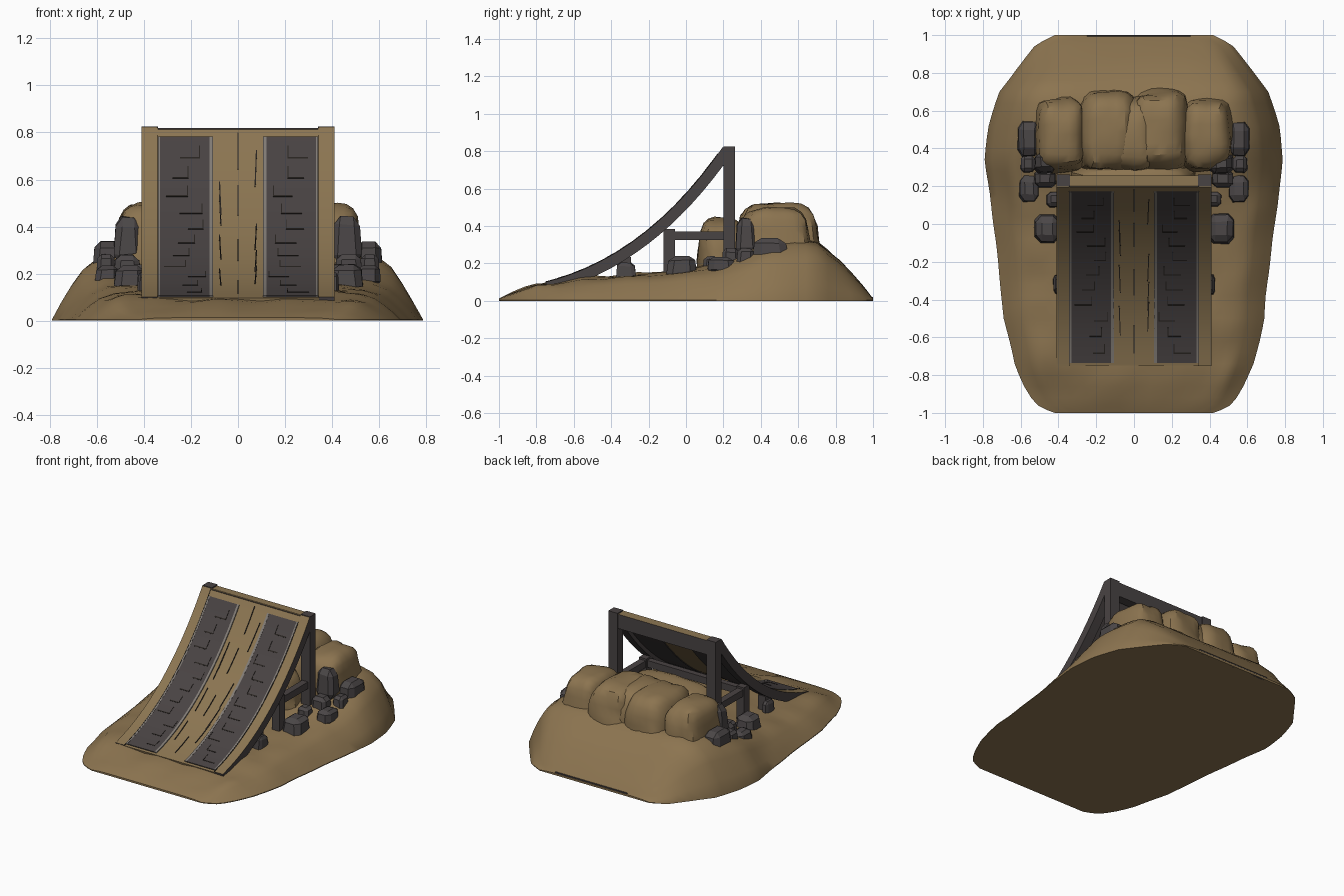
import bpy, bmesh, math, random
from mathutils import Vector, noise

if "Cube" in bpy.data.objects:
    bpy.data.objects.remove(bpy.data.objects["Cube"])

def mat(name, c):
    m = bpy.data.materials.new(name)
    m.diffuse_color = (*c, 1)
    m.use_nodes = True
    m.node_tree.nodes["Principled BSDF"].inputs["Base Color"].default_value = m.diffuse_color
    return m

DIRT = mat("dry dirt", (0.262, 0.175, 0.080))
WOOD = mat("tan planks", (0.262, 0.180, 0.084))
DARK = mat("dark timber", (0.066, 0.056, 0.056))
ROCK = mat("grey rock", (0.070, 0.062, 0.063))
EDGE = mat("worn grey edge", (0.22, 0.20, 0.18))
CRACK = mat("crack", (0.022, 0.018, 0.015))

def finish(name, bm, mats, smooth=None):
    bmesh.ops.recalc_face_normals(bm, faces=bm.faces)
    me = bpy.data.meshes.new(name)
    bm.to_mesh(me)
    bm.free()
    for m in mats:
        me.materials.append(m)
    ob = bpy.data.objects.new(name, me)
    bpy.context.collection.objects.link(ob)
    if smooth:
        bpy.ops.object.select_all(action='DESELECT')
        ob.select_set(True)
        bpy.context.view_layer.objects.active = ob
        bpy.ops.object.shade_smooth_by_angle(angle=math.radians(smooth))
    return ob

def lerp(table, v):
    for (a, p), (b, q) in zip(table, table[1:]):
        if v <= b:
            return p + (q - p) * max(0, (v - a) / (b - a))
    return table[-1][1]

def box(name, x0, x1, y0, y1, z0, z1, m=DARK, cap=None):
    bm = bmesh.new()
    bmesh.ops.create_cube(bm, size=1)
    for v in bm.verts:
        v.co = ((x0 + x1) / 2 + v.co.x * (x1 - x0), (y0 + y1) / 2 + v.co.y * (y1 - y0),
                (z0 + z1) / 2 + v.co.z * (z1 - z0))
    bm.normal_update()
    for f in bm.faces:
        f.material_index = 1 if cap and f.normal.z > 0.7 else 0
    return finish(name, bm, [m, cap or m])

# dirt mound: half width, centre height and cross-section as profiles
WIDTH = [(-1, .42), (-.97, .50), (-.9, .56), (-.75, .63), (-.5, .69), (-.1, .73), (.1, .76), (.35, .79),
         (.5, .775), (.7, .71), (.85, .60), (.95, .52), (1, .42)]
HEIGHT = [(-1, .008), (-.95, .03), (-.8, .08), (-.6, .115), (-.3, .13), (0, .16), (.2, .205), (.4, .29),
          (.6, .33), (.7, .315), (.8, .235), (.9, .13), (.96, .06), (1, .008)]
CROSS = [(0, 1), (.6, .98), (.75, .9), (.84, .73), (.9, .5), (.95, .27), (1, 0)]
US = [0, .15, .3, .45, .6, .68, .75, .80, .84, .87, .90, .95, 1]
US = [-u for u in US[:0:-1]] + US
YS = [-1, -.985, -.96] + [-.92 + .06 * i for i in range(32)] + [.97, .988, 1]
bm = bmesh.new()
rows = []
for y in YS:
    row = []
    for u in US:
        n = noise.noise(Vector((u * 4.2, y * 5, 3)))
        edge = min(1, (1 - abs(u)) * 5, (1 - abs(y)) * 6)
        w = lerp(WIDTH, y) * (1 + .012 * noise.noise(Vector((u, y * 4, 9))))
        z = .005 + lerp(HEIGHT, y) * lerp(CROSS, abs(u)) + .022 * n * edge
        row.append(bm.verts.new((u * w, y, max(z, .004))))
    rows.append(row)
for a, b in zip(rows, rows[1:]):
    for i in range(len(US) - 1):
        bm.faces.new((a[i], a[i + 1], b[i + 1], b[i]))
rim = bmesh.ops.extrude_edge_only(bm, edges=[e for e in bm.edges if e.is_boundary])
for v in [g for g in rim["geom"] if isinstance(g, bmesh.types.BMVert)]:
    v.co.z = 0
bmesh.ops.holes_fill(bm, edges=[e for e in bm.edges if e.is_boundary])
finish("dirt_mound", bm, [DIRT], 35)
box("back_edge_board", -.25, .3, .985, .999, .0, .022)

# rounded dirt boulders behind and below the ramp
def boulder(name, c, r, seed):
    bm = bmesh.new()
    bmesh.ops.create_cube(bm, size=2)
    bmesh.ops.subdivide_edges(bm, edges=bm.edges[:], cuts=5, use_grid_fill=True)
    for v in bm.verts:
        p = v.co.copy()
        p /= sum(abs(k) ** 4 for k in p) ** .25
        p *= 1 + .09 * noise.noise(p * 1.6 + Vector((seed * 7.3, 0, 0)))
        t = 1 - .13 * max(p.z, -.6)
        v.co = (c[0] + p.x * r[0] * t, c[1] + p.y * r[1] * t, c[2] + p.z * r[2])
    finish(name, bm, [DIRT], 32)

boulder("boulder_mid_left", (-.135, .49, .34), (.155, .215, .18), 1)
boulder("boulder_mid_right", (.135, .49, .34), (.155, .215, .18), 2)
boulder("boulder_centre", (0, .47, .34), (.12, .205, .175), 3)
boulder("boulder_under_ramp", (0, .19, .27), (.33, .125, .17), 4)
for s, side in ((-1, "left"), (1, "right")):
    boulder("boulder_end_" + side, (s * .385, .475, .325), (.135, .19, .175), 6 + s)

# ramp: quadratic curve in y and z
def curve(t, off=0):
    y = (1 - t) ** 2 * -.75 + 2 * t * (1 - t) * -.206 + t * t * .2
    z = (1 - t) ** 2 * .097 + 2 * t * (1 - t) * .231 + t * t * .82
    dy = 2 * (1 - t) * .544 + 2 * t * .406
    dz = 2 * (1 - t) * .134 + 2 * t * .589
    n = math.hypot(dy, dz)
    return y - dz / n * off, z + dy / n * off

def ribbon(name, x0, x1, t0, t1, lo, hi, m, sidemat=None, shift=0):
    bm = bmesh.new()
    steps = max(1, round((t1 - t0) * 16))
    prev = None
    for i in range(steps + 1):
        k = i / steps
        t = t0 + (t1 - t0) * k
        d = shift * k
        (ya, za), (yb, zb) = curve(t, lo), curve(t, hi)
        q = [bm.verts.new(p) for p in ((x0 + d, ya, za), (x1 + d, ya, za),
                                       (x1 + d, yb, zb), (x0 + d, yb, zb))]
        if prev:
            for j in range(4):
                bm.faces.new((prev[j], prev[(j + 1) % 4], q[(j + 1) % 4], q[j]))
        else:
            bm.faces.new(q)
        prev = q
    bm.faces.new(prev)
    bmesh.ops.recalc_face_normals(bm, faces=bm.faces)
    for f in bm.faces:
        if sidemat and (abs(f.normal.x) > .7 or f.normal.z < -.2):
            f.material_index = 1
    return finish(name, bm, [m, sidemat or m], 30)

ribbon("ramp_deck", -.40, .40, 0, 1, -.025, 0, WOOD)
for s, side in ((-1, "left"), (1, "right")):
    def strip(name, a, b, t0, t1, lo, hi, m, sm=None, shift=0):
        ribbon(name + "_" + side, min(s * a, s * b), max(s * a, s * b), t0, t1, lo, hi, m, sm, shift)
    strip("side_rail", .345, .41, 0, 1, -.055, .004, WOOD, DARK)
    strip("wheel_track", .12, .335, .015, .965, .0, .006, DARK)
    strip("track_underside", .11, .345, .0, 1, -.03, -.024, DARK)
    strip("inner_worn_edge", .107, .122, .015, .965, 0, .007, EDGE)
    strip("outer_worn_edge", .331, .341, .015, .965, 0, .007, EDGE)
    strip("rail_gap", .342, .345, .0, .97, .001, .007, CRACK)
    # cracks across the track and along the planks
    random.seed(5 + s)
    for i in range(11):
        t = .06 + i * .082
        a = random.uniform(.13, .23)
        strip("track_crack_%d" % i, a, a + random.uniform(.06, .10), t, t + .006, .003, .008, CRACK)
        strip("track_split_%d" % i, a, a + .004, t, t + .05, .003, .008, CRACK)
    for i in range(4):
        t = random.uniform(.02, .2) + i * .2
        strip("plank_crack_%d" % i, .07, .075, t, t + .15, .0, .004, CRACK, None, .006 * s)

    # timber supports
    def post(name, a, b, *r):
        box(name + "_" + side, min(s * a, s * b), max(s * a, s * b), *r)
    post("tall_post", .34, .41, .20, .262, .17, .825)
    post("middle_post", .345, .40, -.12, -.06, .12, .385)
    post("short_post", .345, .40, -.37, -.295, .10, .235)
    post("side_beam", .35, .395, -.12, .21, .325, .372)
for i, t in enumerate((.06, .36, .63, .84)):
    ribbon("centre_crack_%d" % i, -.002, .003, t, t + .14, 0, .004, CRACK)
box("top_cross_beam", -.34, .34, .195, .258, .72, .818, DARK, WOOD)
box("middle_cross_beam", -.345, .345, -.11, -.07, .325, .372)

# angular rocks along both sides
def rock(name, c, r, seed):
    random.seed(seed)
    bm = bmesh.new()
    bmesh.ops.create_cube(bm, size=2)
    for v in bm.verts:
        k = .82 if v.co.z > 0 else 1
        v.co = Vector((v.co.x * k, v.co.y * k, v.co.z)) * random.uniform(.86, 1.05)
    bmesh.ops.bevel(bm, geom=bm.edges[:], offset=.38, segments=1, affect='EDGES', profile=.5)
    for v in bm.verts:
        v.co = [c[i] + v.co[i] * r[i] * 1.03 for i in range(3)]
    finish(name, bm, [ROCK])

ROCKS = [((.555, .45, .265), (.062, .10, .07)), ((.465, .325, .345), (.065, .06, .10)),
         ((.56, .32, .235), (.042, .05, .045)), ((.555, .19, .19), (.057, .08, .045)),
         ((.46, -.025, .18), (.075, .085, .06)), ((.42, .13, .20), (.048, .045, .04)),
         ((.405, -.32, .155), (.025, .055, .05)), ((.47, .24, .22), (.06, .05, .06))]
for i, (c, r) in enumerate(ROCKS):
    for s, side in ((-1, "left"), (1, "right")):
        rock("rock_%d_%s" % (i, side), (s * c[0], c[1], c[2]), r, 20 + i * 2 + (s > 0))
